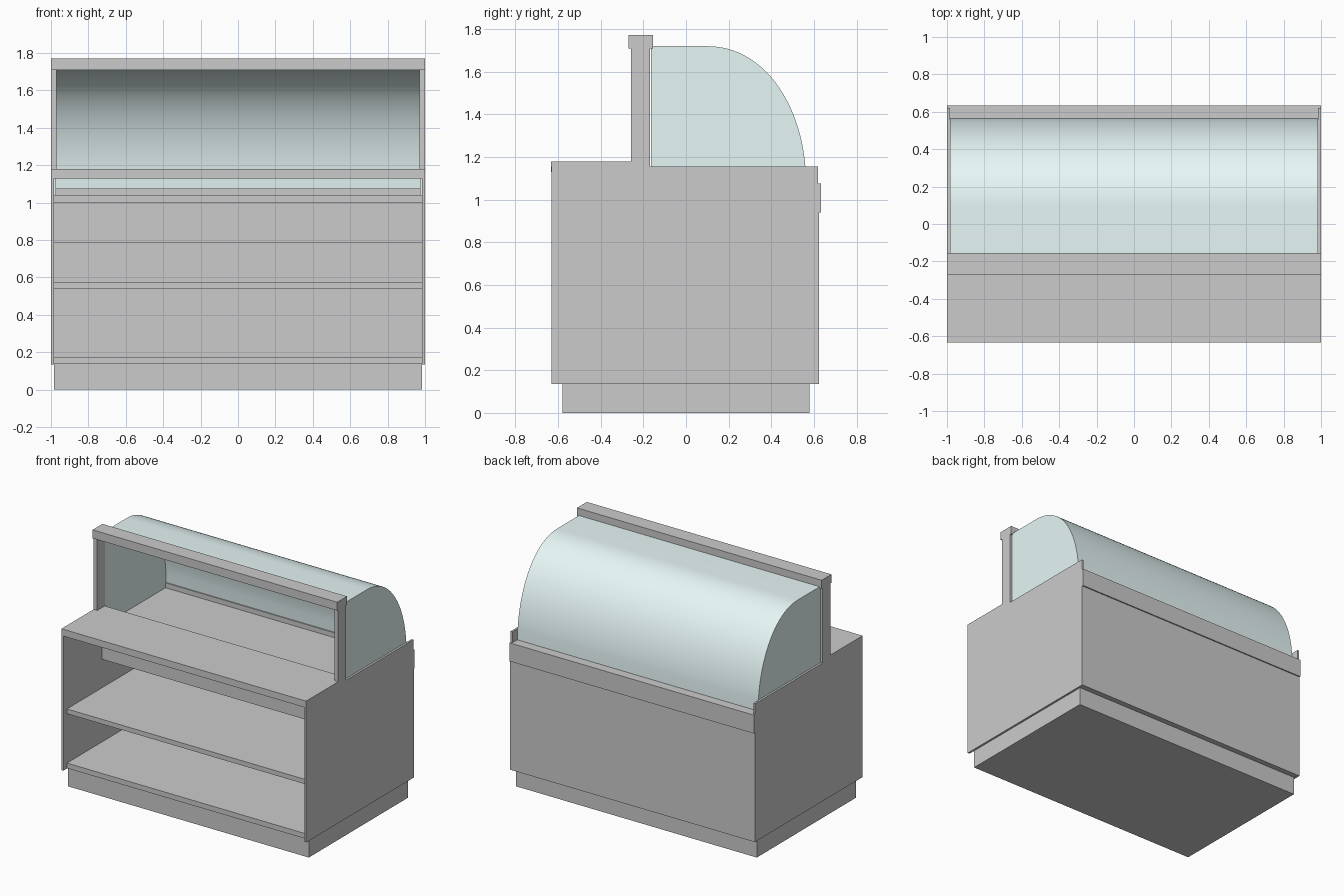
import bpy
import bmesh

if "Cube" in bpy.data.objects:
    bpy.data.objects.remove(bpy.data.objects["Cube"])


def box(name, x, y, z):
    """Box from (min, max) ranges on each axis."""
    bm = bmesh.new()
    bmesh.ops.create_cube(bm, size=1)
    for v in bm.verts:
        v.co = [r[0] if c < 0 else r[1] for c, r in zip(v.co, (x, y, z))]
    return finish(name, bm)


def finish(name, bm):
    bmesh.ops.recalc_face_normals(bm, faces=bm.faces)
    mesh = bpy.data.meshes.new(name)
    bm.to_mesh(mesh)
    bm.free()
    ob = bpy.data.objects.new(name, mesh)
    bpy.context.collection.objects.link(ob)
    return ob


def prism(name, outline, x0, x1):
    """Closed (y, z) outline extruded along x."""
    bm = bmesh.new()
    face = bm.faces.new([bm.verts.new((x0, y, z)) for y, z in outline])
    ext = bmesh.ops.extrude_face_region(bm, geom=[face])["geom"]
    moved = [g for g in ext if isinstance(g, bmesh.types.BMVert)]
    bmesh.ops.translate(bm, verts=moved, vec=(x1 - x0, 0, 0))
    return finish(name, bm)


FULL = (-1, 1)
INNER = (-0.985, 0.985)

# Base and cabinet
box("plinth", INNER, (-0.58, 0.58), (0, 0.14))
box("back_panel", FULL, (0.605, 0.624), (0.135, 0.95))
for name, z in (("bottom_shelf", (0.137, 0.175)), ("middle_shelf", (0.54, 0.575))):
    box(name, INNER, (-0.59, 0.606), z)

# Cooling box and display deck under the glass
box("cooling_box", INNER, (-0.18, 0.606), (0.785, 1.0))
box("display_deck", INNER, (-0.19, 0.606), (1.0, 1.04))

# Rear rail that holds the glass foot
box("rear_rail_inner", INNER, (0.545, 0.618), (1.0, 1.076))
box("rear_rail_face", FULL, (0.617, 0.633), (0.94, 1.076))

# Serving counter
box("counter_top", FULL, (-0.633, -0.17), (1.155, 1.18))
box("counter_underside", INNER, (-0.633, -0.19), (1.13, 1.156))

# Side panels and upright posts
for side, s in (("left", -1), ("right", 1)):
    box(side + "_side_panel", sorted((s * 0.985, s)), (-0.632, 0.62), (0.135, 1.156))
    box(side + "_post", sorted((s * 0.97, s)), (-0.258, -0.168), (1.155, 1.715))

# Top cap across the posts
box("top_cap", FULL, (-0.27, -0.155), (1.71, 1.772))

# Curved glass hood with two glass ends
glass = bpy.data.materials.new("glass")
glass.diffuse_color = (0.8, 0.93, 0.93, 1)
glass.use_nodes = True
glass.node_tree.nodes["Principled BSDF"].inputs["Base Color"].default_value = glass.diffuse_color


def hood_curve(t):
    """Flat top, elliptical-style bend, then a nearly straight foot."""
    p0, p1, p2, p3 = (0.10, 1.72), (0.36, 1.72), (0.535, 1.46), (0.56, 1.155)
    u = 1 - t
    return tuple(u**3 * a + 3 * u * u * t * b + 3 * u * t * t * c + t**3 * d
                 for a, b, c, d in zip(p0, p1, p2, p3))


outer = [(-0.165, 1.72)] + [hood_curve(i / 24) for i in range(25)] + [(0.565, 1.04)]
inner = [(-0.165, 1.71)]
for i in range(1, len(outer) - 1):
    dy = outer[i + 1][0] - outer[i - 1][0]
    dz = outer[i + 1][1] - outer[i - 1][1]
    n = (dy * dy + dz * dz) ** 0.5
    inner.append((outer[i][0] + 0.01 * dz / n, outer[i][1] - 0.01 * dy / n))
inner.append((0.555, 1.04))

hood = prism("curved_glass", outer + inner[::-1], -0.984, 0.984)
parts = [hood]
for side, s in (("left", -1), ("right", 1)):
    parts.append(prism(side + "_glass_end", inner + [(-0.165, 1.04)], s * 0.974, s * 0.984))
for ob in parts:
    ob.data.materials.append(glass)

bpy.ops.object.select_all(action='DESELECT')
hood.select_set(True)
bpy.context.view_layer.objects.active = hood
bpy.ops.object.shade_smooth_by_angle(angle=0.52)
